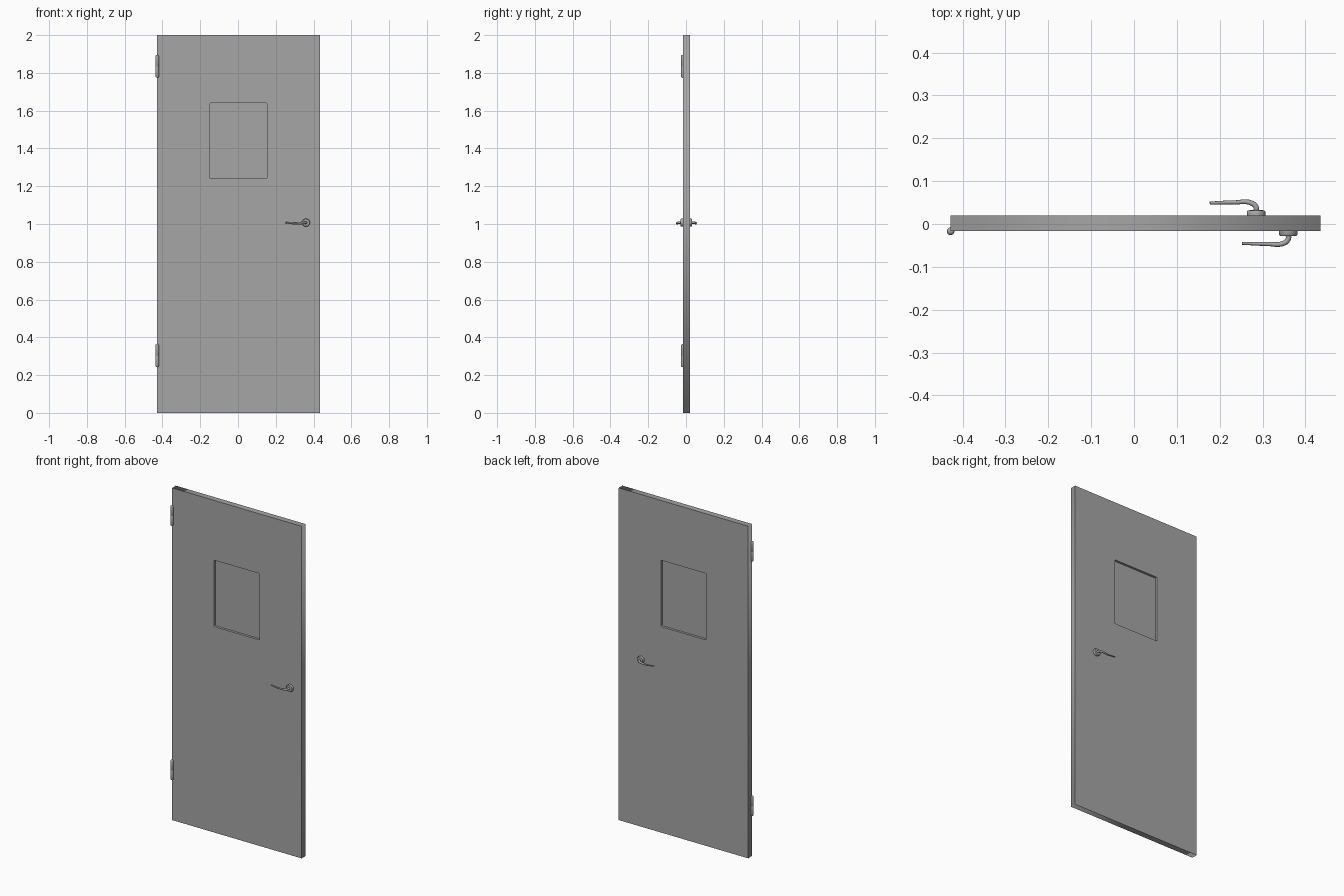
import bpy, bmesh, math
from mathutils import Matrix, Vector

if "Cube" in bpy.data.objects:
    bpy.data.objects.remove(bpy.data.objects["Cube"], do_unlink=True)

grey = bpy.data.materials.new("door grey")
grey.use_nodes = True
grey.diffuse_color = (0.38, 0.38, 0.38, 1)
grey.node_tree.nodes["Principled BSDF"].inputs["Base Color"].default_value = (0.38, 0.38, 0.38, 1)

FRONT, BACK = -0.016, 0.02
MID = (FRONT + BACK) / 2


def add(name, data):
    data.materials.append(grey)
    obj = bpy.data.objects.new(name, data)
    bpy.context.collection.objects.link(obj)
    return obj


def select(obj):
    bpy.ops.object.select_all(action='DESELECT')
    obj.select_set(True)
    bpy.context.view_layer.objects.active = obj


def smooth(obj):
    select(obj)
    bpy.ops.object.shade_smooth_by_angle(angle=math.radians(40))


def to_mesh(obj):
    select(obj)
    bpy.ops.object.convert(target='MESH')
    return bpy.context.view_layer.objects.active


def poly_spline(curve, points):
    spline = curve.splines.new('POLY')
    spline.points.add(len(points) - 1)
    for p, (x, y) in zip(spline.points, points):
        p.co = (x, y, 0, 1)
    spline.use_cyclic_u = True


def rounded_rect(x0, x1, z0, z1, r, steps=4):
    corners = [(x1 - r, z1 - r), (x0 + r, z1 - r), (x0 + r, z0 + r), (x1 - r, z0 + r)]
    return [(cx + r * math.cos(a), cz + r * math.sin(a))
            for q, (cx, cz) in enumerate(corners)
            for a in [(q + i / steps) * math.pi / 2 for i in range(steps + 1)]]


def lathe(name, profile, matrix, sides=32):
    # Spin (radius, height) pairs about z, then place the result
    bm = bmesh.new()
    verts = [bm.verts.new((r, 0, h)) for r, h in profile]
    edges = [bm.edges.new(pair) for pair in zip(verts, verts[1:])]
    bmesh.ops.spin(bm, geom=verts + edges, cent=(0, 0, 0), axis=(0, 0, 1),
                   angle=math.tau, steps=sides)
    bmesh.ops.remove_doubles(bm, verts=bm.verts, dist=0.00001)
    bmesh.ops.recalc_face_normals(bm, faces=bm.faces)
    bm.transform(matrix)
    mesh = bpy.data.meshes.new(name)
    bm.to_mesh(mesh)
    bm.free()
    smooth(add(name, mesh))


# Door leaf: a slab with a round-cornered window opening
outline = bpy.data.curves.new("door_leaf", 'CURVE')
outline.dimensions = '2D'
outline.fill_mode = 'BOTH'
outline.extrude = (BACK - FRONT) / 2
poly_spline(outline, [(-0.428, 0), (0.435, 0), (0.435, 2), (-0.428, 2)])
poly_spline(outline, rounded_rect(-0.148, 0.153, 1.24, 1.64, 0.005))
leaf = add("door_leaf", outline)
leaf.rotation_euler.x = math.pi / 2
leaf.location.y = MID
to_mesh(leaf)

# Window panel set back from both faces
bm = bmesh.new()
bmesh.ops.create_cube(bm, size=1, matrix=Matrix.Translation((0.0025, MID, 1.44))
                      @ Matrix.Diagonal((0.303, 0.008, 0.402, 1)))
panel = bpy.data.meshes.new("window_panel")
bm.to_mesh(panel)
bm.free()
add("window_panel", panel)

# Hinges: round barrels with rounded ends and a groove between the knuckles
half = [(0.0085, 0.001), (0.009, 0.002), (0.009, 0.054), (0.0075, 0.058),
        (0.004, 0.0605), (0, 0.061)]
barrel = [(r, -h) for r, h in reversed(half)] + half
for label, z in (("lower", 0.303), ("upper", 1.835)):
    lathe(label + "_hinge", barrel, Matrix.Translation((-0.428, -0.017, z)), 20)

# Handles: rosette plus a swept, tapering lever on each face
rosette = [(0, 0), (0.0215, 0), (0.0215, 0.009), (0.019, 0.012), (0, 0.0125)]
lever_path = [(0, 0.008, 0, 0.0065), (0, 0.019, 0, 0.0062), (-0.011, 0.029, -0.001, 0.006),
              (-0.05, 0.0305, -0.005, 0.0048), (-0.108, 0.029, 0, 0.0035)]
for label, x, face, out in (("front", 0.36, FRONT, -1), ("back", 0.285, BACK, 1)):
    centre = Vector((x, face, 1.007))
    turn = Matrix.Rotation(-out * math.pi / 2, 4, 'X')
    lathe(label + "_rosette", rosette, Matrix.Translation(centre) @ turn)
    curve = bpy.data.curves.new(label + "_lever", 'CURVE')
    curve.dimensions = '3D'
    curve.bevel_depth = 1
    curve.bevel_resolution = 4
    curve.resolution_u = 8
    curve.use_fill_caps = True
    spline = curve.splines.new('BEZIER')
    spline.bezier_points.add(len(lever_path) - 1)
    for p, (dx, d, dz, r) in zip(spline.bezier_points, lever_path):
        p.co = centre + Vector((dx, out * d, dz))
        p.radius = r
        p.handle_left_type = p.handle_right_type = 'AUTO'
    smooth(to_mesh(add(label + "_lever", curve)))
